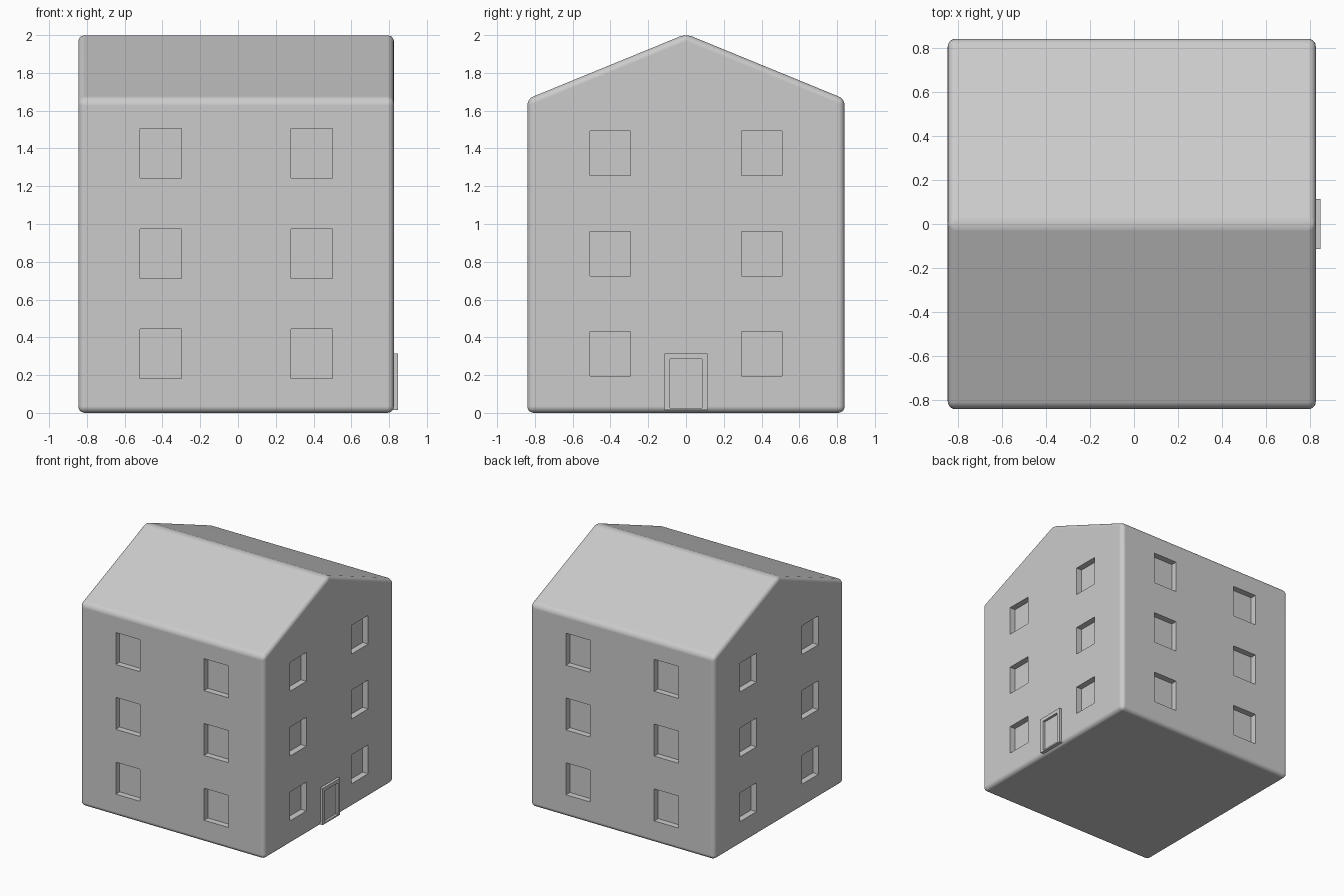
import bpy, bmesh
from mathutils import Vector

if "Cube" in bpy.data.objects:
    bpy.data.objects.remove(bpy.data.objects["Cube"])

CX, HX, HY = -0.01, 0.835, 0.84      # body centre and half sizes
DEPTH = 0.05                          # window recess


def add_box(bm, lo, hi):
    lo, hi = Vector(lo), Vector(hi)
    verts = bmesh.ops.create_cube(bm, size=1)["verts"]
    for v in verts:
        v.co = (lo + hi) / 2 + v.co * (hi - lo)
    return verts


def make_object(name, bm):
    bmesh.ops.recalc_face_normals(bm, faces=bm.faces[:])
    me = bpy.data.meshes.new(name)
    bm.to_mesh(me)
    bm.free()
    ob = bpy.data.objects.new(name, me)
    bpy.context.collection.objects.link(ob)
    return ob


# House body: gable profile extruded along x, all edges rounded
bm = bmesh.new()
profile = [(-HY, 0), (HY, 0), (HY, 1.662), (0, 2.006), (-HY, 1.662)]
face = bm.faces.new([bm.verts.new((CX - HX, y, z)) for y, z in profile])
ext = bmesh.ops.extrude_face_region(bm, geom=[face])["geom"]
bmesh.ops.translate(bm, vec=(2 * HX, 0, 0),
                    verts=[g for g in ext if isinstance(g, bmesh.types.BMVert)])
bmesh.ops.recalc_face_normals(bm, faces=bm.faces[:])
bmesh.ops.bevel(bm, geom=bm.edges[:], offset=0.035, offset_type='OFFSET',
                segments=5, profile=0.5, affect='EDGES', clamp_overlap=True)
house = make_object("house_body", bm)

# Window recesses on all four walls
bm = bmesh.new()
for floor in range(3):
    zc = 0.312 + 0.531 * floor
    for side in (-1, 1):
        for wall in (-1, 1):
            x, y = CX + side * 0.4, wall * HY
            add_box(bm, (x - 0.11, y - DEPTH, zc - 0.131), (x + 0.11, y + DEPTH, zc + 0.131))
            x, y = CX + wall * HX, side * 0.4
            add_box(bm, (x - DEPTH, y - 0.107, zc - 0.118), (x + DEPTH, y + 0.107, zc + 0.118))
cutter = make_object("window_cutters", bm)
cutter.hide_render = True
cutter.hide_set(True)

bpy.context.view_layer.objects.active = house
house.select_set(True)
cut = house.modifiers.new("windows", 'BOOLEAN')
cut.operation = 'DIFFERENCE'
cut.solver = 'EXACT'
cut.object = cutter
bpy.ops.object.modifier_apply(modifier=cut.name)
bpy.ops.object.shade_smooth_by_angle(angle=0.52)
wn = house.modifiers.new("weighted_normals", 'WEIGHTED_NORMAL')
wn.keep_sharp = True

# Door frame from four bars, with a recessed door panel
bm = bmesh.new()
for y0, y1, z0, z1 in ((-0.113, -0.085, 0.015, 0.315), (0.085, 0.113, 0.015, 0.315),
                       (-0.085, 0.085, 0.285, 0.315), (-0.085, 0.085, 0.015, 0.027)):
    add_box(bm, (0.79, y0, z0), (0.847, y1, z1))
make_object("door_frame", bm)

bm = bmesh.new()
add_box(bm, (0.79, -0.085, 0.027), (0.827, 0.085, 0.285))
make_object("door_panel", bm)
